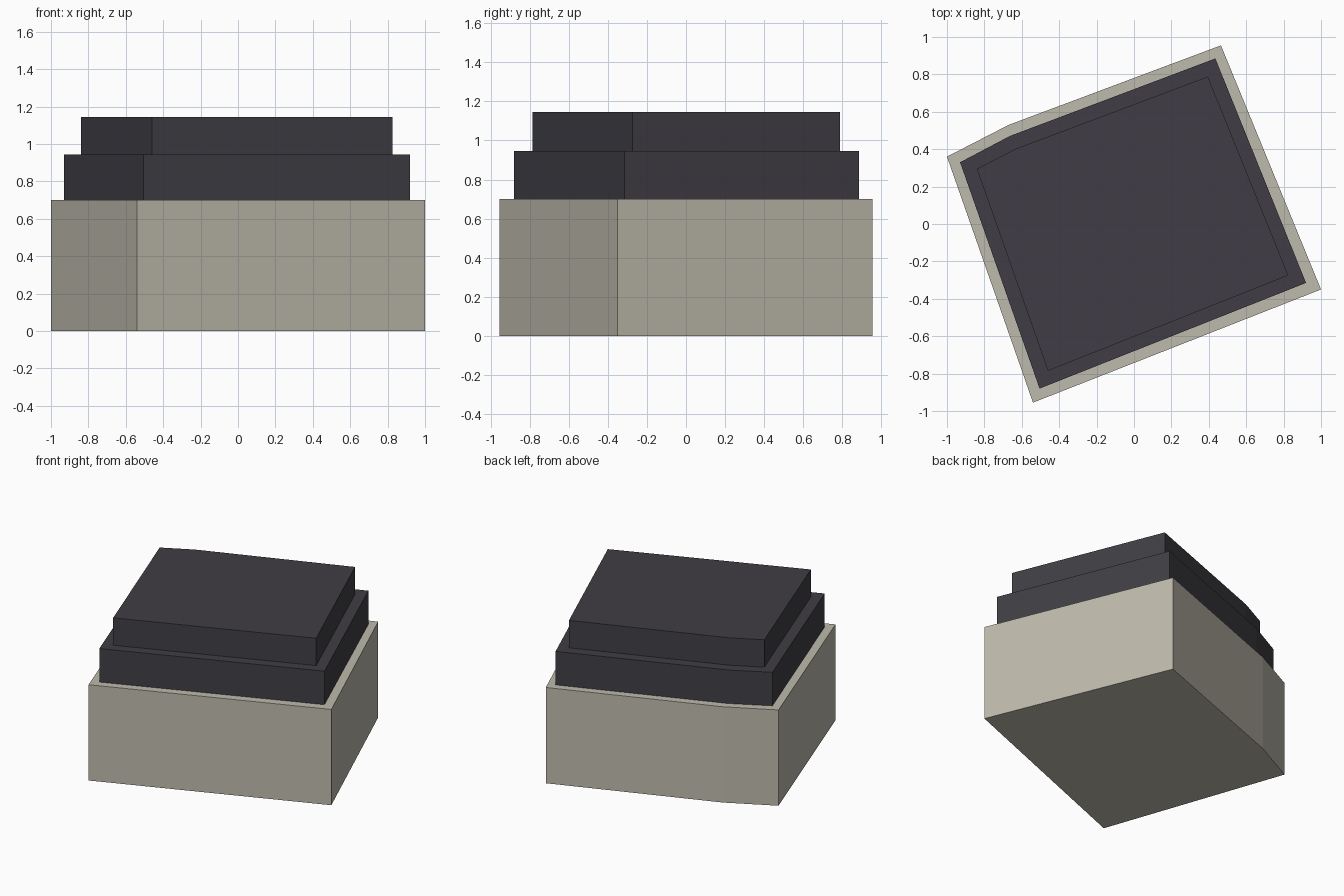
import bpy, bmesh

if "Cube" in bpy.data.objects:
    bpy.data.objects.remove(bpy.data.objects["Cube"])


def material(name, rgb):
    m = bpy.data.materials.new(name)
    m.diffuse_color = (*rgb, 1.0)
    m.use_nodes = True
    m.node_tree.nodes["Principled BSDF"].inputs["Base Color"].default_value = m.diffuse_color
    return m


def prism(name, outline, z0, z1, mat):
    """Extrude a counter-clockwise footprint from z0 to z1."""
    bm = bmesh.new()
    face = bm.faces.new([bm.verts.new((x, y, z0)) for x, y in outline])
    ext = bmesh.ops.extrude_face_region(bm, geom=[face], use_keep_orig=True)
    top = [v for v in ext["geom"] if isinstance(v, bmesh.types.BMVert)]
    bmesh.ops.translate(bm, verts=top, vec=(0, 0, z1 - z0))
    bmesh.ops.recalc_face_normals(bm, faces=bm.faces)
    mesh = bpy.data.meshes.new(name)
    bm.to_mesh(mesh)
    bm.free()
    mesh.materials.append(mat)
    obj = bpy.data.objects.new(name, mesh)
    bpy.context.collection.objects.link(obj)
    return obj


stone = material("warm grey stone", (0.515, 0.491, 0.413))
slate = material("dark slate", (0.051, 0.048, 0.058))

# Main block of the building
prism("main_block", [(-0.54, -0.955), (1.0, -0.35), (0.465, 0.955),
                     (-0.67, 0.53), (-1.0, 0.36)], 0.0, 0.70, stone)

# Two set-back upper storeys
prism("lower_setback", [(-0.505, -0.88), (0.92, -0.315), (0.435, 0.885),
                        (-0.665, 0.47), (-0.93, 0.33)], 0.70, 0.945, slate)
prism("upper_setback", [(-0.46, -0.785), (0.825, -0.275), (0.395, 0.788),
                        (-0.63, 0.403), (-0.84, 0.295)], 0.945, 1.145, slate)
